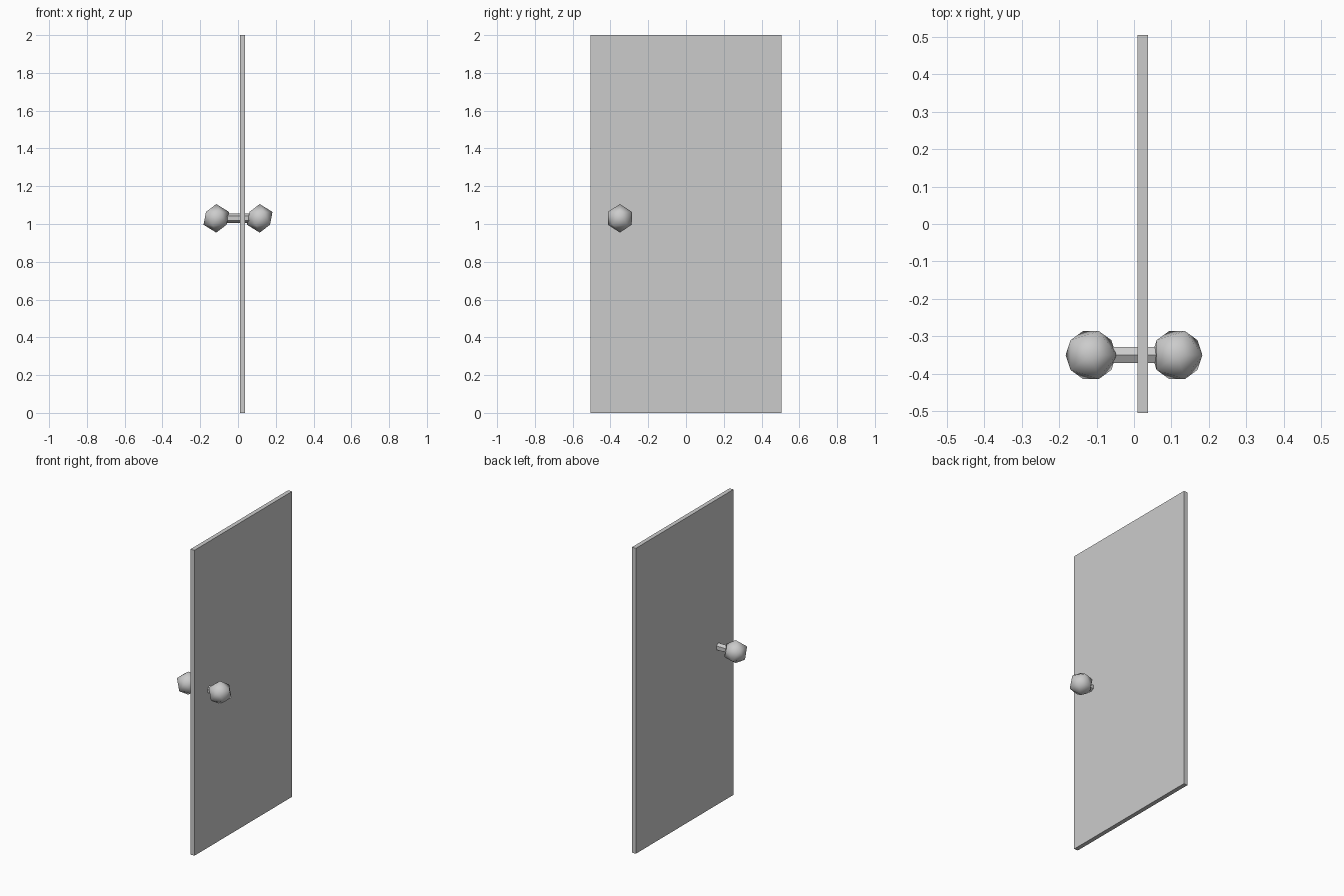
import bpy
from math import pi

cube = bpy.data.objects.get("Cube")
if cube:
    bpy.data.objects.remove(cube, do_unlink=True)

KNOB_Y, KNOB_Z = -0.35, 1.03

grey = bpy.data.materials.new("light_grey")
grey.use_nodes = True
colour = (0.6, 0.6, 0.6, 1)
grey.diffuse_color = colour
grey.node_tree.nodes["Principled BSDF"].inputs["Base Color"].default_value = colour


def finish(name, smooth=False):
    obj = bpy.context.object
    obj.name = name
    obj.data.materials.append(grey)
    if smooth:
        bpy.ops.object.shade_smooth()


# Door panel
bpy.ops.mesh.primitive_cube_add(size=1, location=(0.024, 0, 1))
bpy.context.object.scale = (0.028, 1.01, 2)
bpy.ops.object.transform_apply(location=False, rotation=False, scale=True)
finish("door_panel")

# Six-sided spindle through the panel
bpy.ops.mesh.primitive_cylinder_add(vertices=6, radius=0.0245, depth=0.2,
                                    location=(0, KNOB_Y, KNOB_Z),
                                    rotation=(0, pi / 2, 0))
bpy.ops.object.transform_apply(location=False, rotation=True, scale=False)
# Put a spindle corner at the top
top = max(v.co.z for v in bpy.context.object.data.vertices)
if top < 0.024:
    bpy.context.object.rotation_euler.x = pi / 6
finish("knob_spindle")

# Low-poly round knobs, one on each side
for name, x in (("right_knob", -0.115), ("left_knob", 0.115)):
    bpy.ops.mesh.primitive_ico_sphere_add(subdivisions=1, radius=0.0755,
                                          location=(x, KNOB_Y, KNOB_Z))
    finish(name, smooth=True)
